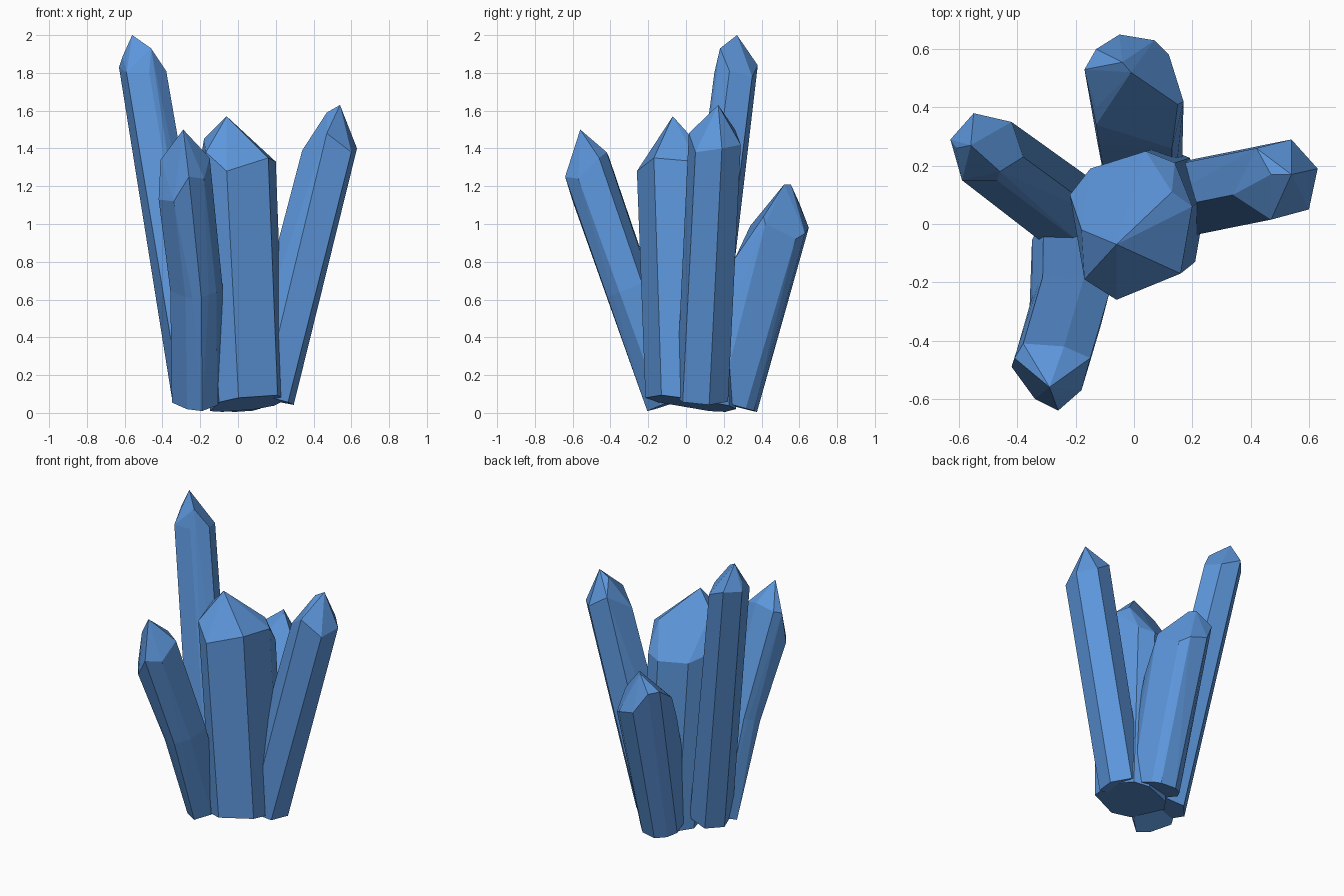
import bpy
import bmesh
import math
from mathutils import Vector

old = bpy.data.objects.get("Cube")
if old:
    bpy.data.objects.remove(old, do_unlink=True)

# single flat crystal colour
blue = bpy.data.materials.new("crystal_blue")
blue.use_nodes = True
colour = (0.11, 0.31, 0.72, 1.0)
blue.diffuse_color = colour
blue.node_tree.nodes["Principled BSDF"].inputs["Base Color"].default_value = colour


def crystal(name, shoulder, tips, foot, scale=1.0, slope=None, bend=None):
    """Sweep a shoulder outline down to a foot, then wrap it and its tips in one faceted hull."""
    ring = [Vector(p) for p in shoulder]
    low = [min(p[i] for p in ring) for i in range(3)]
    high = [max(p[i] for p in ring) for i in range(3)]
    centre = (Vector(low) + Vector(high)) / 2
    foot = Vector(foot)
    lean = centre - foot
    # the foot is cut square to the leaning axis unless a slope is given
    if slope is None:
        slope = (-lean.x / lean.z, -lean.y / lean.z)

    bm = bmesh.new()
    for p in ring:
        offset = (p - centre) * scale
        offset.z = slope[0] * offset.x + slope[1] * offset.y
        base = foot + offset
        base.z = max(base.z, 0.0)
        bm.verts.new(p)
        bm.verts.new(base)
    for p in tips:
        bm.verts.new(p)

    hull = bmesh.ops.convex_hull(bm, input=bm.verts[:])
    loose = {g for g in hull["geom_interior"] + hull["geom_unused"]
             if isinstance(g, bmesh.types.BMVert)}
    bmesh.ops.delete(bm, geom=list(loose), context="VERTS")
    # merge nearly coplanar triangles into broad facets
    bmesh.ops.dissolve_limit(bm, angle_limit=math.radians(4),
                             verts=bm.verts[:], edges=bm.edges[:])
    # a bent crystal is cut around its middle and the cut is moved sideways
    if bend:
        cut = bmesh.ops.bisect_plane(bm, geom=bm.verts[:] + bm.edges[:] + bm.faces[:],
                                     plane_co=(centre + foot) / 2, plane_no=lean)
        waist = [g for g in cut["geom_cut"] if isinstance(g, bmesh.types.BMVert)]
        bmesh.ops.translate(bm, verts=waist, vec=bend)
    bmesh.ops.recalc_face_normals(bm, faces=bm.faces[:])

    mesh = bpy.data.meshes.new(name)
    bm.to_mesh(mesh)
    bm.free()
    mesh.materials.append(blue)
    obj = bpy.data.objects.new(name, mesh)
    bpy.context.collection.objects.link(obj)
    return obj


# broad middle crystal with a long sloping back facet
crystal("centre_crystal",
        shoulder=[(-.06, -.26, 1.28), (.16, -.17, 1.35), (.20, .06, 1.33),
                  (.14, .21, 1.18), (.04, .25, 1.16), (-.15, .19, 1.17),
                  (-.22, .10, 1.21), (-.17, -.19, 1.38)],
        tips=[(-.06, -.07, 1.57), (-.18, -.02, 1.45), (.13, .11, 1.37)],
        foot=(.05, .025, .05), scale=.94, slope=(.13, -.15))

# tallest crystal, leaning back to the right
crystal("tall_crystal",
        shoulder=[(-.63, .29, 1.83), (-.59, .15, 1.80), (-.47, .15, 1.80),
                  (-.38, .23, 1.81), (-.42, .35, 1.78), (-.55, .38, 1.84)],
        tips=[(-.56, .27, 2.0), (-.46, .18, 1.93), (-.61, .26, 1.89)],
        foot=(-.215, .05, .08), scale=1.05)

# crystal leaning to the left
crystal("left_crystal",
        shoulder=[(.34, .10, 1.39), (.47, .015, 1.48), (.60, .05, 1.38),
                  (.63, .19, 1.40), (.54, .29, 1.42), (.42, .26, 1.50)],
        tips=[(.54, .17, 1.63), (.47, .17, 1.59)],
        foot=(.15, .085, .08))

# crystal leaning to the front, slightly bent
crystal("front_crystal",
        shoulder=[(-.42, -.49, 1.13), (-.34, -.60, 1.12), (-.26, -.64, 1.25),
                  (-.18, -.57, 1.24), (-.15, -.46, 1.35), (-.24, -.42, 1.38),
                  (-.38, -.41, 1.36)],
        tips=[(-.29, -.56, 1.5), (-.41, -.46, 1.34)],
        foot=(-.215, -.09, .05), bend=(.03, 0, 0))

# short crystal leaning to the back
crystal("back_crystal",
        shoulder=[(.17, .42, 1.0), (.12, .58, .92), (.07, .63, .95),
                  (-.05, .65, .98), (-.13, .60, 1.11), (-.17, .53, 1.11),
                  (-.13, .34, .99), (-.12, .27, .82), (.13, .26, .82)],
        tips=[(-.04, .555, 1.21), (-.01, .52, 1.21),
              (-.13, .40, 1.04), (.15, .41, 1.04)],
        foot=(.02, .21, .05), scale=.85)
